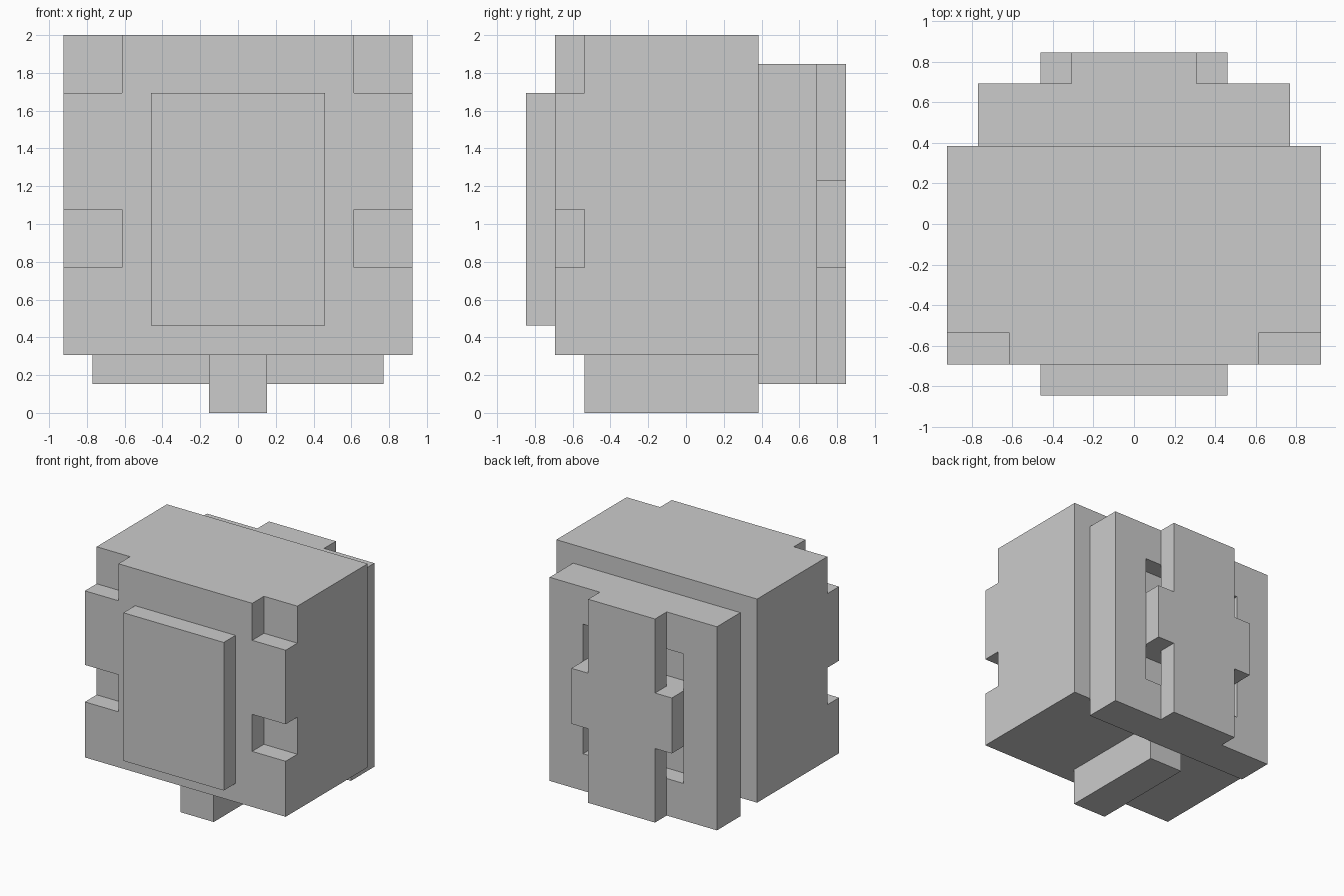
import bpy, bmesh

if "Cube" in bpy.data.objects:
    bpy.data.objects.remove(bpy.data.objects["Cube"])

U = 2 / 13  # the model sits on a grid of 13 cells in height


def box(name, x, y, z):
    """Box from (min, max) ranges given in grid cells."""
    bm = bmesh.new()
    bmesh.ops.create_cube(bm, size=1)
    for v in bm.verts:
        for i, (lo, hi) in enumerate((x, y, z)):
            v.co[i] = (hi if v.co[i] > 0 else lo) * U
    return link(name, bm)


def link(name, bm):
    bmesh.ops.recalc_face_normals(bm, faces=bm.faces)
    mesh = bpy.data.meshes.new(name)
    bm.to_mesh(mesh)
    bm.free()
    obj = bpy.data.objects.new(name, mesh)
    bpy.context.collection.objects.link(obj)
    return obj


def cut(obj, x, y, z):
    """Cut a box-shaped hollow out of an object."""
    cutter = box("cutter", x, y, z)
    cutter.hide_render = True
    mod = obj.modifiers.new("cut", 'BOOLEAN')
    mod.operation = 'DIFFERENCE'
    mod.solver = 'EXACT'
    mod.object = cutter
    bpy.context.view_layer.objects.active = obj
    bpy.ops.object.modifier_apply(modifier=mod.name)
    bpy.data.objects.remove(cutter)


# Main body with two notches on each front edge
body = box("body", (-6, 6), (-4.5, 2.5), (2, 13))
for x in ((-7, -4), (4, 7)):
    for z in ((5, 7), (11, 14)):
        cut(body, x, (-5.5, -3.5), z)

# Raised panel on the front and the tongue underneath
box("front_panel", (-3, 3), (-5.5, -4.5), (3, 11))
box("bottom_tongue", (-1, 1), (-3.5, 2.5), (0, 2))

# Back plate with a shallow recess that runs behind the strap
plate = box("back_plate", (-5, 5), (2.5, 4.5), (1, 12))
cut(plate, (-3, 3), (3.5, 5.5), (3, 10))

# Cross-shaped back strap, extruded from half a profile and its mirror
half = [(2, 1), (2, 5), (3, 5), (3, 8), (2, 8), (2, 12)]
outline = half + [(-x, z) for x, z in reversed(half)]
bm = bmesh.new()
face = bm.faces.new([bm.verts.new((x * U, 4.5 * U, z * U)) for x, z in outline])
ext = bmesh.ops.extrude_face_region(bm, geom=[face], use_keep_orig=True)
bmesh.ops.translate(bm, vec=(0, U, 0),
                    verts=[g for g in ext["geom"] if isinstance(g, bmesh.types.BMVert)])
link("back_strap", bm)

# Block filling the recess behind the strap's wide middle
box("strap_block", (-3, 3), (3.5, 4.5), (5, 8))
